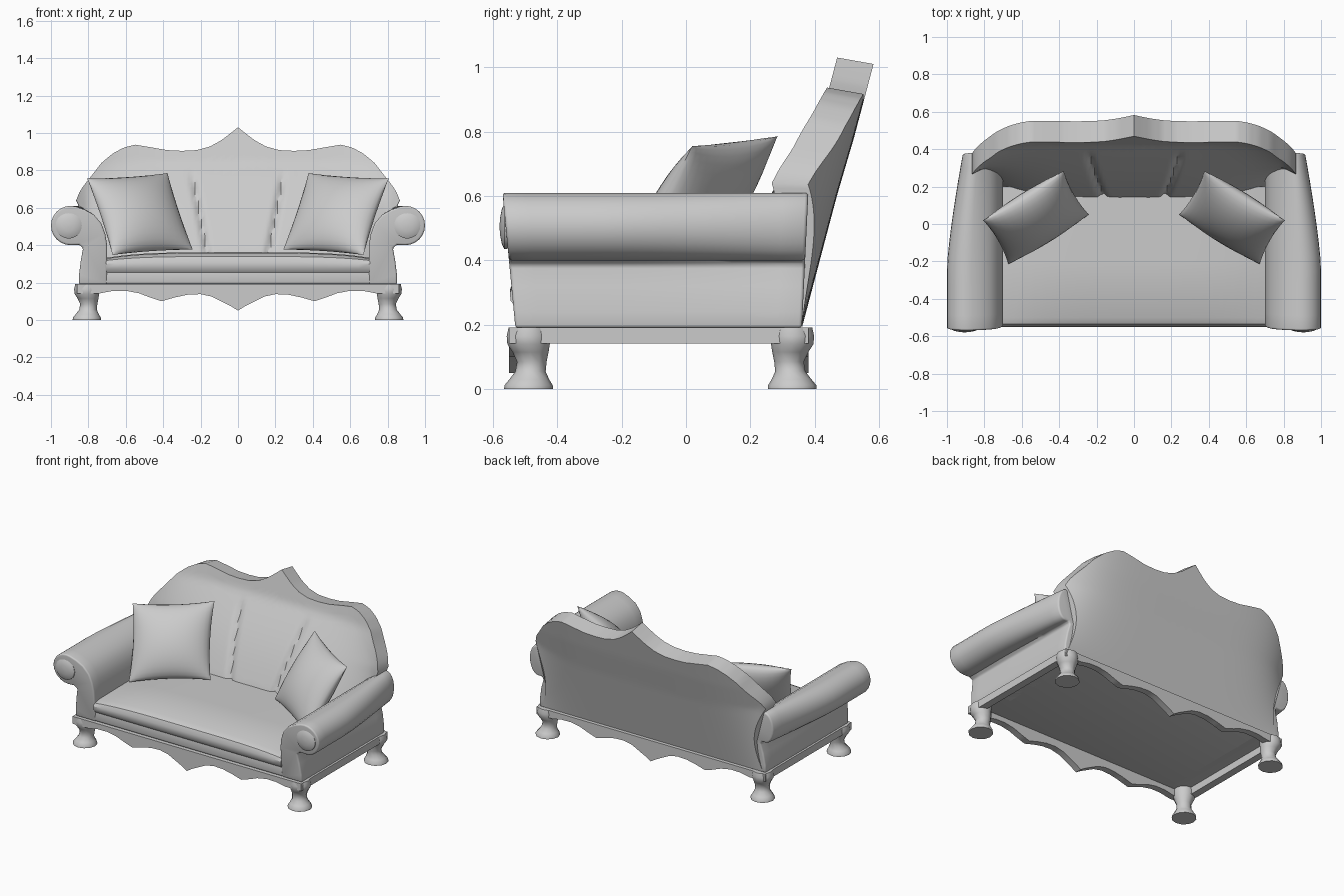
import bpy, bmesh, math
from mathutils import Vector

cube = bpy.data.objects.get("Cube")
if cube:
    bpy.data.objects.remove(cube, do_unlink=True)

fabric = bpy.data.materials.new("soft_grey")
fabric.use_nodes = True
GREY = (0.6, 0.6, 0.6, 1)
fabric.diffuse_color = GREY
for node in fabric.node_tree.nodes:
    if node.type == 'BSDF_PRINCIPLED':
        node.inputs["Base Color"].default_value = GREY


def clamp(v):
    return max(0.0, min(1.0, v))


def interp(points, v):
    """Piecewise linear lookup in a list of (key, value) pairs."""
    for (a, p), (b, q) in zip(points, points[1:]):
        if v <= b:
            return p + (q - p) * (v - a) / (b - a)
    return points[-1][1]


def skin(name, rings, caps=True, bevel=0.0, angle=35):
    """Join closed rings of points into one smooth-shaded solid."""
    bm = bmesh.new()
    loops = [[bm.verts.new(p) for p in ring] for ring in rings]
    n = len(loops[0])
    for r, s in zip(loops, loops[1:]):
        for j in range(n):
            k = (j + 1) % n
            bm.faces.new((r[j], r[k], s[k], s[j]))
    if caps:
        bm.faces.new(loops[0])
        bm.faces.new(loops[-1])
    bmesh.ops.remove_doubles(bm, verts=bm.verts, dist=0.0002)
    bmesh.ops.recalc_face_normals(bm, faces=bm.faces)
    if bevel:
        sharp = [e for e in bm.edges if e.calc_face_angle(0) > math.radians(50)]
        bmesh.ops.bevel(bm, geom=sharp, offset=bevel, segments=3, profile=0.5,
                        affect='EDGES', clamp_overlap=True)
    mesh = bpy.data.meshes.new(name)
    bm.to_mesh(mesh)
    bm.free()
    obj = bpy.data.objects.new(name, mesh)
    bpy.context.collection.objects.link(obj)
    mesh.materials.append(fabric)
    bpy.ops.object.select_all(action='DESELECT')
    obj.select_set(True)
    bpy.context.view_layer.objects.active = obj
    bpy.ops.object.shade_smooth_by_angle(angle=math.radians(angle))
    return obj


def box(name, x0, x1, y0, y1, z0, z1, bevel=0.0):
    return skin(name, [[(x0, y0, z), (x1, y0, z), (x1, y1, z), (x0, y1, z)]
                       for z in (z0, z1)], bevel=bevel)


# Base: scalloped front and back aprons, plain side rails
scallop = [(0, .05), (.04, .075), (.09, .10), (.14, .125), (.2, .138), (.27, .135),
           (.34, .12), (.41, .10), (.47, .12), (.53, .143), (.6, .156), (.67, .155),
           (.74, .142), (.86, .142)]
lower_edge = [(-x, z) for x, z in reversed(scallop[1:])] + scallop
outline = lower_edge + [(.86, .192), (-.86, .192)]
for name, y0, y1 in (("front_apron", -.55, -.505), ("back_apron", .335, .38)):
    skin(name, [[(x, y, z) for x, z in outline] for y in (y0, y1)])
for side, s in (("left", 1), ("right", -1)):
    box(side + "_side_rail", *sorted((s * .81, s * .86)), -.545, .375, .142, .192)

# Curved legs: height, outward shift, radius
leg = [(.192, 0, .064), (.165, .002, .068), (.14, .002, .066), (.115, -.004, .056),
       (.085, -.008, .046), (.055, -.004, .047), (.03, 0, .062), (.012, .002, .075),
       (0, .002, .076)]
for side, s in (("left", 1), ("right", -1)):
    for end, cy, d in (("front", -.487, -1), ("back", .328, 1)):
        skin(f"{end}_{side}_leg",
             [[(s * (.806 + o) + r * math.cos(i * math.pi / 6),
                cy + d * o + r * math.sin(i * math.pi / 6), z) for i in range(12)]
              for z, o, r in leg], angle=50)

# Seat body and crowned seat cushion
box("seat_body", -.84, .84, -.53, .36, .19, .27, bevel=.015)
cushion = [(-.53, .255, 0), (-.545, .275, 0), (-.547, .30, .3), (-.535, .318, .7),
           (-.50, .328, 1), (-.2, .332, 1), (.2, .332, 1), (.2, .255, 0)]
rings = []
for i in range(25):
    x = -.705 + 1.41 * i / 24
    crown = .03 * (1 - (x / .705) ** 4)
    rings.append([(x, y, z + w * crown) for y, z, w in cushion])
skin("seat_cushion", rings)

# Rolled arms: scroll cross-section swept front to back
roll = [(.895 + .105 * math.cos(a), .505 + .105 * math.sin(a))
        for a in (math.radians(d) for d in range(-90, 106, 15))]
section = ([(.85, .19), (.85, .24), (.84, .32), (.828, .385), (.85, .402)] + roll +
           [(.82, .59), (.77, .562), (.73, .515), (.71, .46), (.70, .40), (.70, .19)])
for side, s in (("left", 1), ("right", -1)):
    rings = []
    for i in range(13):
        t = i / 12
        taper = .085 * clamp((t - .35) / .65) ** 1.3
        ring = []
        for x, z in section:
            h = (z - .19) / .42
            front, back = -.53 - .04 * h, .36 + .02 * h
            inward = taper * clamp((x - .80) / .2) * clamp((z - .3) / .1)
            ring.append((s * (x - inward), front + (back - front) * t, z))
        rings.append(ring)
    skin(side + "_arm", rings, bevel=.012)
    # Raised scroll button on the arm front
    disc = [(.07, -.555), (.07, -.564), (.055, -.572), (.03, -.577), (.008, -.579)]
    skin(side + "_scroll_button",
         [[(s * .905 + r * math.cos(i * math.pi / 10), y,
            .505 + r * math.sin(i * math.pi / 10)) for i in range(20)]
          for r, y in disc], angle=50)

# Winged backrest: wavy crest, leaning rear, padded and seamed front
crest = [(0, 1.03), (.04, .998), (.09, .96), (.15, .927), (.22, .908), (.3, .904),
         (.38, .908), (.46, .922), (.55, .937), (.61, .922), (.67, .89), (.73, .84),
         (.78, .775), (.82, .725), (.845, .69), (.865, .64)]
HALF, ROWS, COLS = .865, 28, 104


def rear_y(x, z):
    wing = .1 * min(1, abs(x) / HALF) ** 6 * clamp((z - .19) / .45)
    return .36 + .265 * (z - .19) - wing


def front_y(x, z):
    pad = clamp((.84 - z) / .48)
    inner = 1 - clamp(abs(x) / .8) ** 4
    seam_x = .165 + .19 * (z - .36)
    below_top = clamp((.80 - z) / .08)
    groove = .022 * math.exp(-((abs(x) - seam_x) / .016) ** 2) * below_top
    puff = .02 * math.sin(math.pi * pad) * inner
    return rear_y(x, z) - .113 - .15 * pad * inner - puff + groove


rings = []
for i in range(COLS + 1):
    s = 2 * i / COLS - 1
    top = interp(crest, abs(s) * HALF)
    column = []
    for j in range(ROWS + 1):
        t = j / ROWS
        x = s * HALF * (1 - .07 * math.sin(math.pi * t) * s * s - .04 * (1 - t))
        column.append((x, .195 + (top - .195) * t))
    # the crest's top face tips down slightly toward the rear
    front = [(x, front_y(x, z), z) for x, z in column]
    rear = [(x, rear_y(x, z), z - .02 * clamp((z - .6) / .2)) for x, z in column]
    rings.append(front + rear[::-1])
skin("backrest", rings)

# Square scatter pillows with pinched edges
N = 16
steps = [math.sin(math.pi / 2 * (2 * i / N - 1)) for i in range(N + 1)]
for side, m in (("right", 1), ("left", -1)):
    centre = Vector((-.524 * m, .035, .566))
    u = Vector((.43 * m, .265, .03)) / 2
    v = Vector((-.135 * m, .235, .41)) / 2
    normal = u.cross(v).normalized()
    rings = []
    for a in steps:
        def point(b, way):
            swell = max(0, (1 - a * a) * (1 - b * b)) ** .55
            return (centre + u * a * (1 - .06 * (1 - b * b))
                    + v * b * (1 - .06 * (1 - a * a)) + normal * way * .1 * swell)
        rings.append([point(b, 1) for b in steps] + [point(b, -1) for b in steps[::-1]])
    skin(side + "_pillow", rings, caps=False, angle=50)
